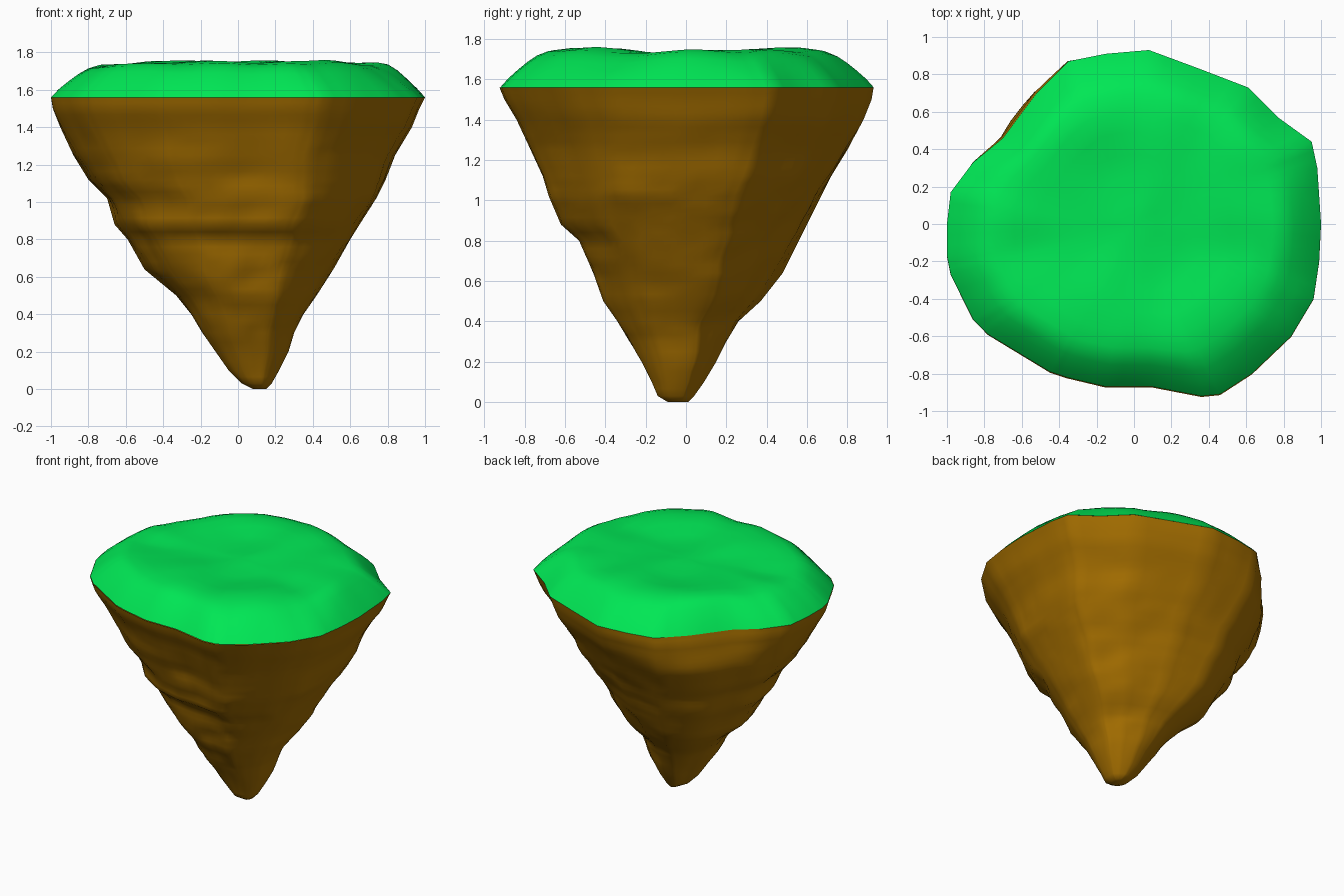
import bpy, math
from mathutils import Vector, noise

if "Cube" in bpy.data.objects:
    bpy.data.objects.remove(bpy.data.objects["Cube"])

RIM = 1.56
# Rim outline seen from above
OUTLINE = [(1, 0), (.98, .3), (.95, .44), (.77, .57), (.61, .73), (.35, .83), (.08, .93), (-.15, .91),
           (-.35, .87), (-.52, .7), (-.7, .46), (-.86, .33), (-.98, .17), (-1, 0), (-1, -.17),
           (-.98, -.27), (-.86, -.51), (-.78, -.59), (-.45, -.79), (-.36, -.82), (-.15, -.87), (.1, -.87),
           (.36, -.92), (.46, -.91), (.63, -.8), (.84, -.6), (.96, -.4), (.99, -.2)]
# Rock silhouette: z, left x, right x, front y, back y
PROFILE = [(0, .08, .15, -.09, .01), (.03, .02, .18, -.14, .04), (.1, -.05, .22, -.17, .09),
           (.2, -.12, .27, -.22, .15), (.3, -.19, .30, -.28, .20), (.4, -.25, .35, -.34, .26),
           (.5, -.33, .42, -.41, .37), (.64, -.5, .51, -.46, .48), (.8, -.59, .6, -.53, .56),
           (.88, -.66, .65, -.62, .60), (1.02, -.7, .74, -.68, .67), (1.12, -.8, .79, -.71, .72),
           (1.25, -.88, .84, -.77, .80), (1.4, -.95, .93, -.84, .88), (1.5, -.99, .97, -.9, .92),
           (RIM, -1, 1, -.925, .93)]
# Grass dome: scale of outline, height
DOME = [(1, RIM), (.96, 1.605), (.91, 1.65), (.86, 1.69), (.81, 1.72), (.75, 1.738), (.65, 1.745),
        (.53, 1.742), (.4, 1.735), (.27, 1.73), (.13, 1.73)]


def subdivide(points, n):
    out = []
    for i, p in enumerate(points):
        a, b = Vector(p), Vector(points[(i + 1) % len(points)])
        out += [a.lerp(b, k / n) for k in range(n)]
    return out


def material(name, color):
    m = bpy.data.materials.new(name)
    m.diffuse_color = (*color, 1)
    m.use_nodes = True
    m.node_tree.nodes["Principled BSDF"].inputs["Base Color"].default_value = m.diffuse_color
    return m


def loft(name, rings, tip, mat, up):
    n = len(rings[0])
    verts = [v for r in rings for v in r] + [tip]
    faces = []
    for r in range(len(rings) - 1):
        for i in range(n):
            j = (i + 1) % n
            faces.append((r * n + i, r * n + j, (r + 1) * n + j, (r + 1) * n + i))
    cap, last = len(verts) - 1, 0 if not up else (len(rings) - 1) * n
    for i in range(n):
        j = (i + 1) % n
        faces.append((last + i, last + j, cap) if up else (last + j, last + i, cap))
    me = bpy.data.meshes.new(name)
    me.from_pydata(verts, [], faces)
    me.polygons.foreach_set("use_smooth", [True] * len(faces))
    me.materials.append(mat)
    ob = bpy.data.objects.new(name, me)
    bpy.context.collection.objects.link(ob)
    return ob


base = subdivide(OUTLINE, 3)


def rock_ring(z, x0, x1, y0, y1):
    fade = min(1, (RIM - z) / .5)
    pts = []
    for p in base:
        # lower rings grow rounder
        q = p.lerp(p.normalized() * .93, .4 * (1 - z / RIM))
        # bulge on the back left
        ang = math.atan2(p.y, p.x) - 2.36
        ang = (ang + math.pi) % (2 * math.pi) - math.pi
        low = min(1, max(0, (z - .22) / .2)) * min(1, (RIM - z) / .25)
        bulge = .37 * math.exp(-(ang / .4) ** 2 / 2 - ((z - .65) / .5) ** 2 / 2) * low
        # weathered lumps
        w = (x1 - x0) / 2
        rough = noise.fractal(Vector((q.x * w * 2.2, q.y * w * 2.2, z * 3.2)), 1, 2, 3)
        pts.append(q * (1 + fade * .028 * rough / max(w, .3) + bulge))
    ax, bx = min(p.x for p in pts), max(p.x for p in pts)
    ay, by = min(p.y for p in pts), max(p.y for p in pts)
    return [(x0 + (p.x - ax) / (bx - ax) * (x1 - x0),
             y0 + (p.y - ay) / (by - ay) * (y1 - y0), z) for p in pts]


# Rock cone
rows = []
for a, b in zip(PROFILE, PROFILE[1:]):
    steps = max(1, round((b[0] - a[0]) / .04))
    rows += [[u + (v - u) * k / steps for u, v in zip(a, b)] for k in range(steps)]
rows.append(PROFILE[-1])
loft("rock", [rock_ring(*r) for r in rows], (.12, -.04, 0),
     material("rock_brown", (.37, .155, .0)), False)


# Grass top, gently rolling
def ground(x, y, z):
    k = min(1, (z - RIM) / .17)
    h = .03 * noise.noise(Vector((x * 3 + 3, y * 3, 1)))
    for cx, cy in ((-.6, -.14), (.6, -.18)):
        h -= .025 * math.exp(-((x - cx) ** 2 + (y - cy) ** 2) / .02)
    return (x, y, z + k * h)


rings = []
for s, z in DOME:
    rings.append([ground(*(p.lerp(p.normalized() * .93, (1 - s) * .8) * s), z) for p in base])
loft("grass", rings, ground(0, 0, 1.73), material("grass_green", (.0, .8, .09)), True)
